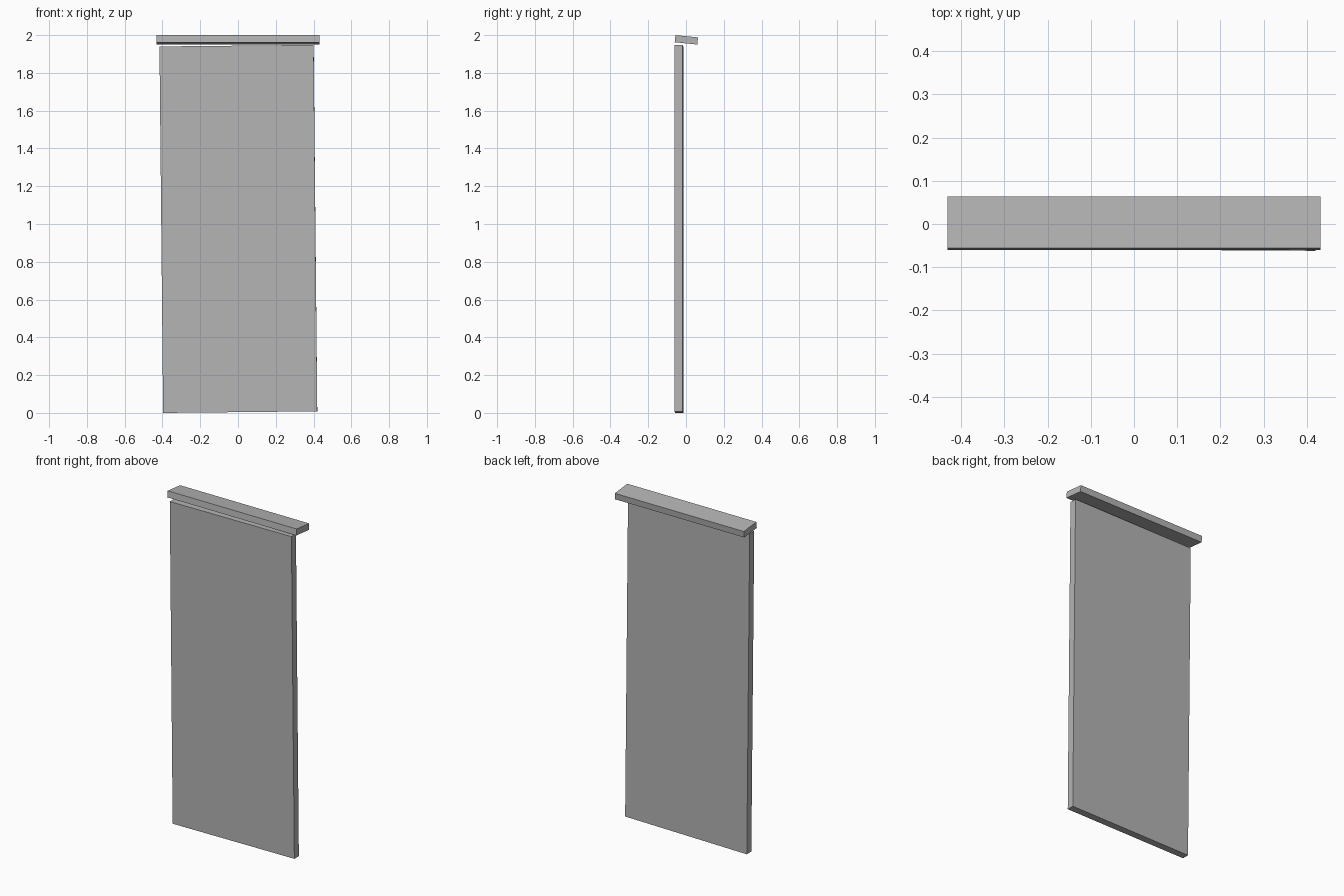
import bpy

default_cube = bpy.data.objects.get("Cube")
if default_cube:
    bpy.data.objects.remove(default_cube, do_unlink=True)

# Plain grey material
grey = bpy.data.materials.new("light_grey")
grey.use_nodes = True
colour = (0.46, 0.46, 0.46, 1)
grey.diffuse_color = colour
grey.node_tree.nodes["Principled BSDF"].inputs["Base Color"].default_value = colour


def slab(name, size, location, rotation):
    bpy.ops.mesh.primitive_cube_add(size=1, location=location, rotation=rotation)
    obj = bpy.context.object
    obj.name = name
    obj.scale = size
    bpy.ops.object.transform_apply(location=False, rotation=False, scale=True)
    obj.data.materials.append(grey)
    return obj


# Tall panel, leaning slightly to its right and turned a touch
slab("panel", (0.816, 0.043, 1.94), (0.002, -0.038, 0.974), (0, -0.01, -0.006))

# Cap strip above the panel, tipped down toward the back
slab("cap_strip", (0.862, 0.12, 0.038), (0, 0.002, 1.975), (-0.1, 0, 0))
